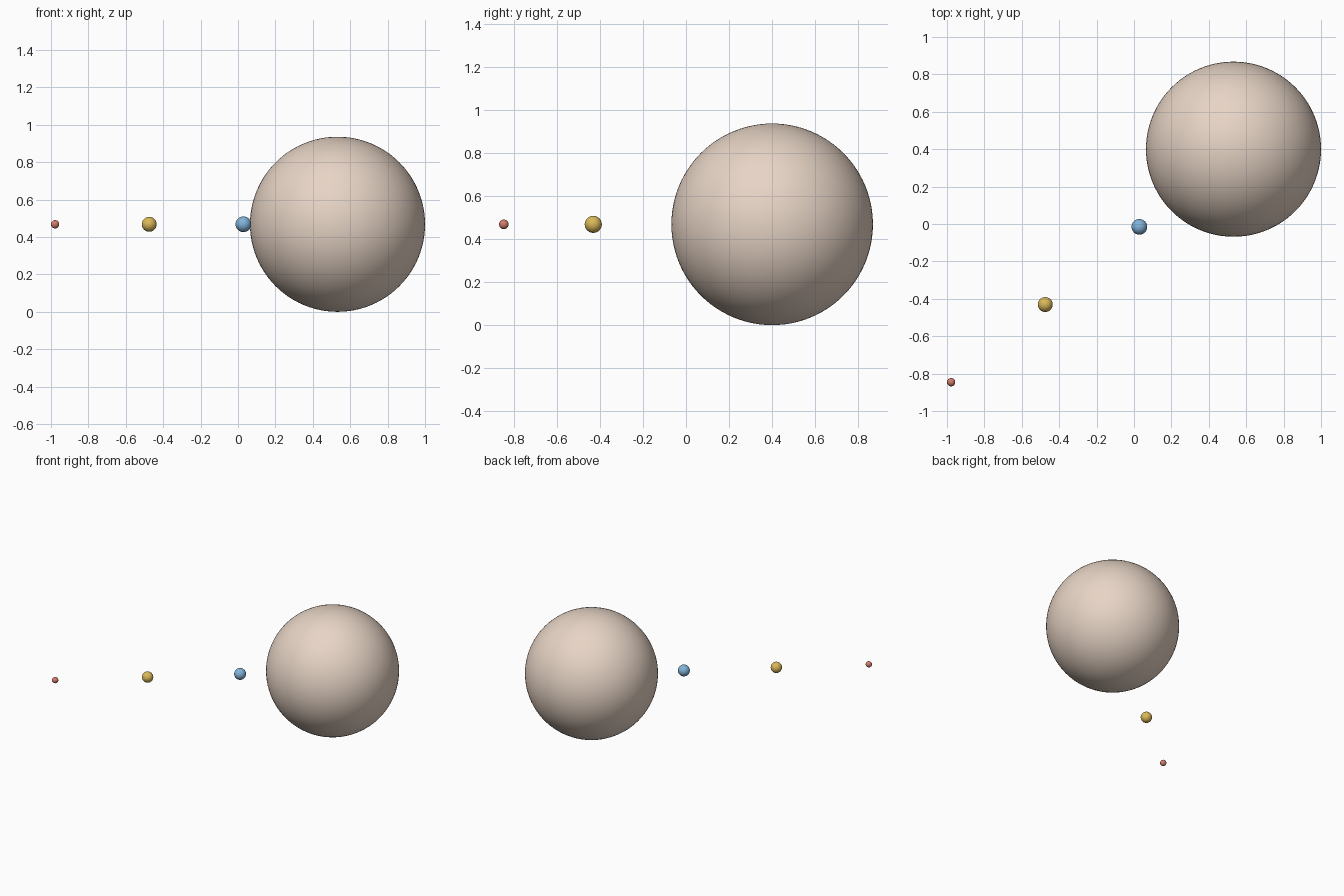
import bpy
from mathutils import Vector

if "Cube" in bpy.data.objects:
    bpy.data.objects.remove(bpy.data.objects["Cube"])

# Four smooth balls evenly spaced along a diagonal line
START = Vector((0.532, 0.400, 0.468))
STEP = Vector((-0.5033, -0.4153, 0.0))


def ball(name, index, radius, color):
    bpy.ops.mesh.primitive_uv_sphere_add(
        segments=96, ring_count=48, radius=radius, location=START + STEP * index)
    obj = bpy.context.object
    obj.name = name
    bpy.ops.object.shade_smooth()
    mat = bpy.data.materials.new(name + "_paint")
    mat.diffuse_color = (*color, 1.0)
    mat.use_nodes = True
    mat.node_tree.nodes["Principled BSDF"].inputs["Base Color"].default_value = mat.diffuse_color
    obj.data.materials.append(mat)


# Giant, then the three small spheres going away from it
ball("giant_sphere", 0, 0.468, (0.80, 0.66, 0.56))
ball("blue_sphere", 1, 0.0418, (0.22, 0.45, 0.70))
ball("yellow_sphere", 2, 0.0397, (0.70, 0.48, 0.10))
ball("red_sphere", 3, 0.0222, (0.65, 0.20, 0.15))
